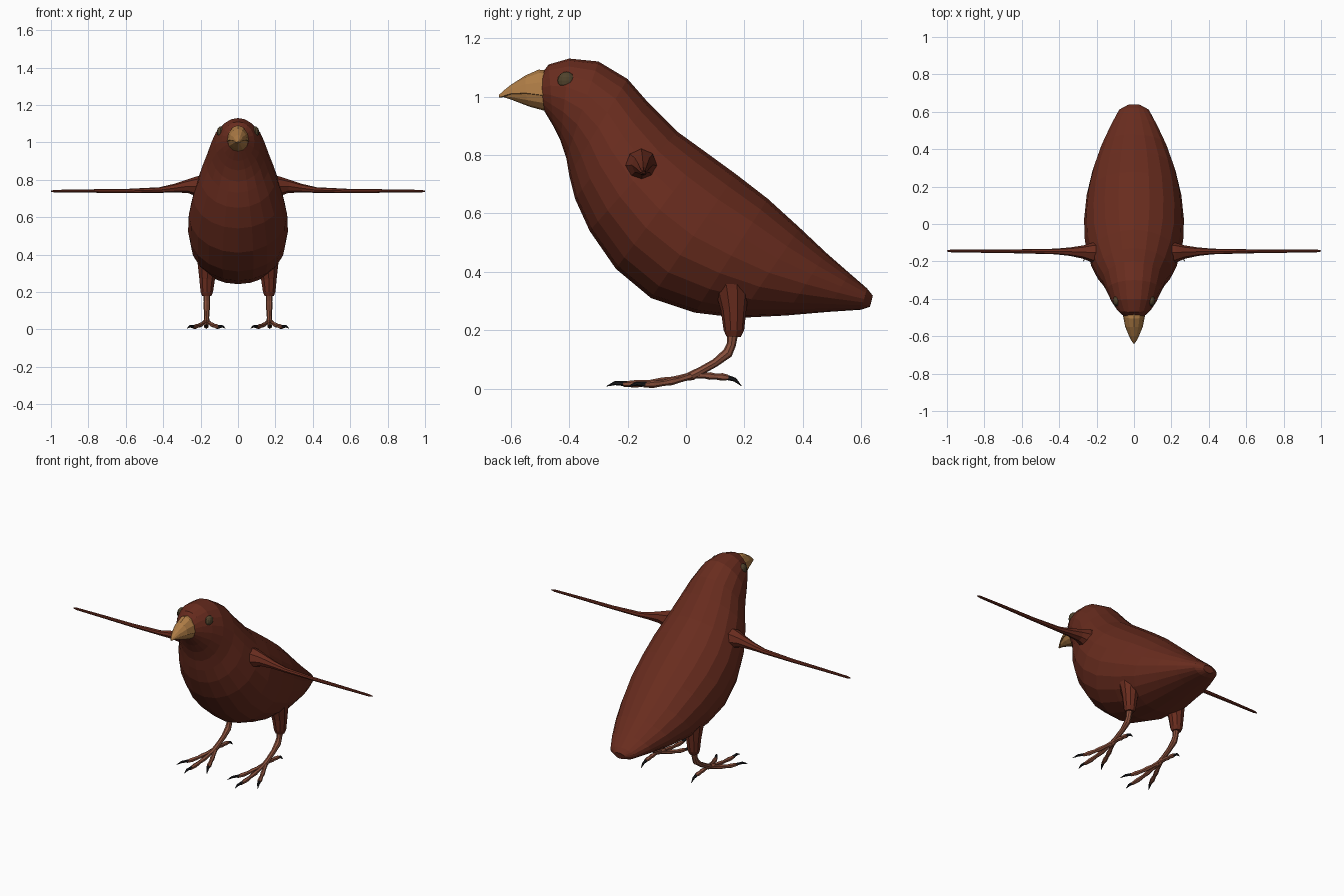
import bpy, bmesh
from math import sin, cos, tau
from mathutils import Vector


def material(name, rgb):
    m = bpy.data.materials.new(name)
    m.diffuse_color = (*rgb, 1)
    return m


PLUMAGE = material("plumage", (0.14, 0.025, 0.013))
HORN = material("horn", (0.42, 0.2, 0.06))
SKIN = material("skin", (0.25, 0.08, 0.045))
CLAW = material("claw", (0.01, 0.01, 0.012))
EYE = material("eye", (0.08, 0.055, 0.025))


def finish(name, bm, mat, mirror=False):
    bmesh.ops.recalc_face_normals(bm, faces=bm.faces)
    me = bpy.data.meshes.new(name)
    bm.to_mesh(me)
    bm.free()
    me.materials.append(mat)
    ob = bpy.data.objects.new(name, me)
    bpy.context.collection.objects.link(ob)
    if mirror:
        ob.modifiers.new("mirror", 'MIRROR').use_mirror_merge = False
    return ob


def loft(name, rings, mat, mirror=False):
    bm = bmesh.new()
    vs = [[bm.verts.new(p) for p in r] for r in rings]
    n = len(vs[0])
    for a, b in zip(vs, vs[1:]):
        for i in range(n):
            j = (i + 1) % n
            bm.faces.new((a[i], a[j], b[j], b[i]))
    bm.faces.new(vs[0])
    bm.faces.new(vs[-1])
    return finish(name, bm, mat, mirror)


def section(top, bot, hw, n, mid=None):
    """Oval ring across x, through (y, z) points at top, middle and bottom."""
    t, b = Vector((0, *top)), Vector((0, *bot))
    m = Vector((0, *mid)) if mid else (t + b) / 2
    ring = []
    for i in range(n):
        s, c = sin(tau * i / n), cos(tau * i / n)
        ring.append(m + (t - m if s > 0 else b - m) * abs(s) + Vector((hw * c, 0, 0)))
    return ring


def tube(name, path, mat, n=8):
    """Mirrored tapering tube; path holds (x, y, z, radius)."""
    pts = [Vector(p[:3]) for p in path]
    rings = []
    for i, p in enumerate(pts):
        d = (pts[min(i + 1, len(pts) - 1)] - pts[max(i - 1, 0)]).normalized()
        u = d.cross(Vector((1, 0, 0)) if abs(d.x) < 0.8 else Vector((0, 1, 0))).normalized()
        v = d.cross(u)
        r = path[i][3]
        rings.append([p + r * (u * cos(tau * k / n) + v * sin(tau * k / n)) for k in range(n)])
    return loft(name, rings, mat, True)


# Body: head, breast and tail in one skin (top y,z, bottom y,z, half width)
body = [
    (-0.50, 1.07, -0.485, 0.95, 0.055), (-0.47, 1.11, -0.455, 0.90, 0.088),
    (-0.40, 1.13, -0.43, 0.85, 0.12), (-0.30, 1.12, -0.41, 0.79, 0.147),
    (-0.20, 1.06, -0.40, 0.73, 0.17), (-0.13, 0.98, -0.38, 0.65, 0.203),
    (-0.03, 0.88, -0.33, 0.54, 0.24), (0.06, 0.815, -0.24, 0.41, 0.263),
    (0.17, 0.735, -0.12, 0.31, 0.267), (0.28, 0.65, 0.03, 0.26, 0.253),
    (0.39, 0.55, 0.18, 0.242, 0.222), (0.48, 0.465, 0.34, 0.25, 0.178),
    (0.56, 0.395, 0.48, 0.262, 0.128), (0.62, 0.343, 0.60, 0.27, 0.08),
    (0.64, 0.318, 0.63, 0.28, 0.035)]
loft("body", [section(r[:2], r[2:4], r[4], 20) for r in body], PLUMAGE)

# Beak: two halves meeting on the mouth line
upper = [((-0.47, 1.09), (-0.46, 1.0), 0.06), ((-0.505, 1.092), (-0.495, 1.005), 0.058),
         ((-0.55, 1.072), (-0.55, 1.012), 0.047), ((-0.60, 1.04), (-0.60, 1.01), 0.026),
         ((-0.625, 1.02), (-0.625, 1.002), 0.013), ((-0.64, 1.006), (-0.64, 1.0), 0.003)]
loft("upper_beak", [section(t, (m[0], m[1] - 0.004), w, 12, m) for t, m, w in upper], HORN)
lower = [((-0.45, 1.0), (-0.455, 0.945), 0.058), ((-0.49, 1.005), (-0.48, 0.95), 0.055),
         ((-0.55, 1.01), (-0.535, 0.965), 0.042), ((-0.60, 1.008), (-0.595, 0.988), 0.021),
         ((-0.625, 1.003), (-0.625, 0.998), 0.007)]
loft("lower_beak", [section((m[0], m[1] + 0.002), b, w, 12, m) for m, b, w in lower], HORN)

# Eyes
bm = bmesh.new()
bmesh.ops.create_uvsphere(bm, u_segments=12, v_segments=8, radius=0.03)
bmesh.ops.scale(bm, vec=(0.65, 1, 1), verts=bm.verts)
bmesh.ops.translate(bm, vec=(0.093, -0.41, 1.055), verts=bm.verts)
finish("eyes", bm, EYE, True)

# Wings: thin outstretched spars
tube("wings", [(0.16, -0.155, 0.77, 0.058), (0.22, -0.153, 0.764, 0.054),
               (0.27, -0.15, 0.765, 0.036), (0.34, -0.148, 0.755, 0.023),
               (0.42, -0.147, 0.745, 0.015), (0.60, -0.146, 0.74, 0.011),
               (0.80, -0.145, 0.74, 0.009), (0.98, -0.144, 0.739, 0.007),
               (1.0, -0.144, 0.739, 0.003)], PLUMAGE)

# Legs: feathered thigh, bare shank
tube("thighs", [(0.15, 0.15, 0.42, 0.08), (0.16, 0.158, 0.34, 0.058),
                (0.165, 0.163, 0.27, 0.044), (0.167, 0.164, 0.20, 0.035),
                (0.167, 0.163, 0.178, 0.025)], PLUMAGE, 10)
tube("shanks", [(0.167, 0.162, 0.20, 0.019), (0.167, 0.155, 0.15, 0.016),
                (0.167, 0.143, 0.122, 0.018), (0.167, 0.10, 0.088, 0.014),
                (0.168, 0.05, 0.06, 0.014), (0.168, 0.02, 0.044, 0.016),
                (0.168, -0.01, 0.035, 0.010)], SKIN)

# Toes with claws: (name, tip x, y, z, claw x, y, z)
toes = [("middle", (0.17, -0.215, 0.015), (0.17, -0.272, 0.008)),
        ("inner", (0.10, -0.145, 0.013), (0.068, -0.20, 0.006)),
        ("outer", (0.24, -0.145, 0.013), (0.272, -0.20, 0.006)),
        ("hind", (0.168, 0.145, 0.038), (0.168, 0.19, 0.009))]
root = Vector((0.168, 0.03, 0.047))
for name, tip, claw in toes:
    tip, claw = Vector(tip), Vector(claw)
    path = []
    for f, r in ((0, 0.012), (0.3, 0.01), (0.45, 0.013), (0.62, 0.01), (0.82, 0.013), (1, 0.009)):
        p = root.lerp(tip, f)
        if name != "hind":
            p.z -= 0.03 * f * (1 - f)
        path.append((*p, r))
    tube(name + "_toes", path, SKIN, 6)
    arch = tip.lerp(claw, 0.5) + Vector((0, 0, 0.007))
    tube(name + "_claws", [(*root.lerp(tip, 0.95), 0.009), (*arch, 0.007), (*claw, 0.001)], CLAW, 6)
